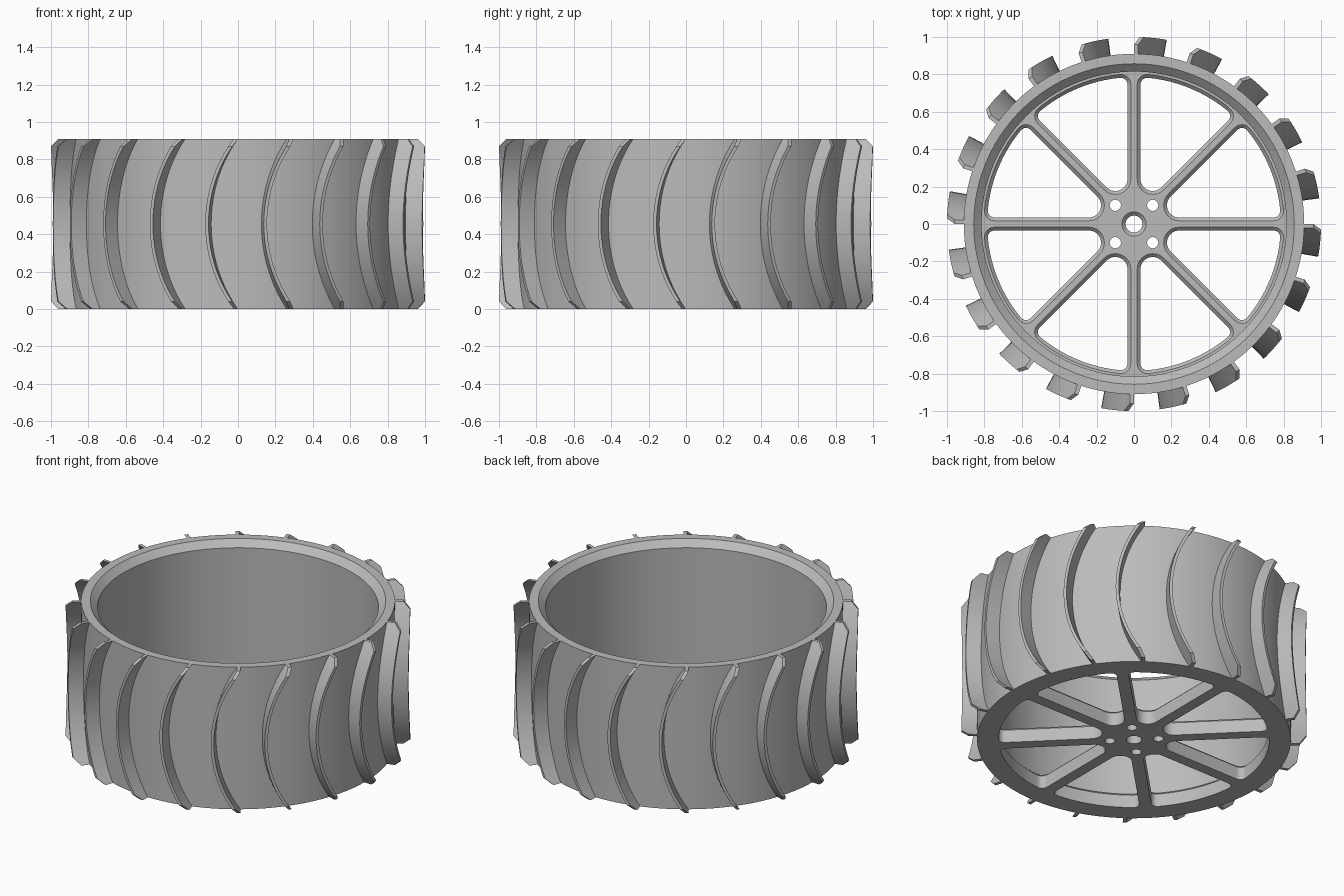
import bpy, bmesh
from math import sin, cos, asin, sqrt, pi, radians

cube = bpy.data.objects.get("Cube")
if cube:
    bpy.data.objects.remove(cube, do_unlink=True)

HEIGHT, RIM_R, WALL_R, FLOOR = 0.91, 0.91, 0.815, 0.1
LUGS, SPOKES = 20, 8

grey = bpy.data.materials.new("plain grey")
grey.use_nodes = True
grey.diffuse_color = (0.5, 0.5, 0.5, 1)
grey.node_tree.nodes["Principled BSDF"].inputs["Base Color"].default_value = grey.diffuse_color


def make_object(name, bm):
    bmesh.ops.recalc_face_normals(bm, faces=bm.faces)
    mesh = bpy.data.meshes.new(name)
    bm.to_mesh(mesh)
    bm.free()
    mesh.materials.append(grey)
    obj = bpy.data.objects.new(name, mesh)
    bpy.context.collection.objects.link(obj)
    return obj


def activate(obj):
    bpy.ops.object.select_all(action='DESELECT')
    obj.select_set(True)
    bpy.context.view_layer.objects.active = obj


def loft(bm, rings, closed=False):
    """Skin a list of equal-length point rings; cap the ends unless closed."""
    loops = [[bm.verts.new(p) for p in ring] for ring in rings]
    pairs = list(zip(loops, loops[1:]))
    if closed:
        pairs.append((loops[-1], loops[0]))
    else:
        bm.faces.new(loops[0])
        bm.faces.new(loops[-1])
    for a, b in pairs:
        for i in range(len(a)):
            j = (i + 1) % len(a)
            bm.faces.new((a[i], a[j], b[j], b[i]))


def circle(r, z, n, cx=0, cy=0):
    return [(cx + r * cos(2 * pi * i / n), cy + r * sin(2 * pi * i / n), z) for i in range(n)]


def arc(cx, cy, r, a0, a1, n):
    return [(cx + r * cos(a0 + (a1 - a0) * i / n), cy + r * sin(a0 + (a1 - a0) * i / n))
            for i in range(n + 1)]


def window(grow, z, turn):
    """Rounded wedge between two spokes, enlarged by grow."""
    h = pi / SPOKES
    gap, tip, outer, corner = 0.035 - grow, 0.065 + grow, 0.785 + grow, 0.035 + grow
    reach = outer - corner
    a = h - asin((gap + corner) / reach)
    x, y = reach * cos(a), reach * sin(a)
    pts = arc(0, 0, outer, -a, a, 16)[1:-1]
    pts += arc(x, y, corner, a, pi / 2 + h, 6)
    pts += arc((gap + tip) / sin(h), 0, tip, pi / 2 + h, 1.5 * pi - h, 12)
    pts += arc(x, -y, corner, -pi / 2 - h, -a, 6)
    return [(u * cos(turn) - v * sin(turn), u * sin(turn) + v * cos(turn), z) for u, v in pts]


def chamfered_levels(size):
    """Grow/height pairs for a hole with a chamfered upper edge."""
    return [(0, -0.05), (0, FLOOR - size), (size, FLOOR), (size, FLOOR + 0.05)]


# Drum: open-topped rim with a chamfered lip and a flat floor
bm = bmesh.new()
profile = [(RIM_R, 0), (RIM_R, HEIGHT), (0.857, HEIGHT), (WALL_R, 0.87), (WALL_R, FLOOR)]
loft(bm, [circle(r, z, 120) for r, z in profile])
wheel = make_object("rim_and_spokes", bm)

# Cutters: spoke windows, axle hole and four bolt holes
bm = bmesh.new()
for k in range(SPOKES):
    turn = (2 * k + 1) * pi / SPOKES
    loft(bm, [window(g, z, turn) for g, z in chamfered_levels(0.018)])
loft(bm, [circle(0.045 + g, z, 32) for g, z in chamfered_levels(0.02)])
for sx in (-1, 1):
    for sy in (-1, 1):
        loft(bm, [circle(0.03, z, 24, sx * 0.1, sy * 0.1) for z in (-0.05, FLOOR + 0.05)])
cutter = make_object("floor_cutter", bm)
cutter.hide_render = True

activate(wheel)
cut = wheel.modifiers.new("cut", 'BOOLEAN')
cut.operation, cut.solver, cut.object = 'DIFFERENCE', 'EXACT', cutter
bpy.ops.object.modifier_apply(modifier="cut")
bpy.data.objects.remove(cutter, do_unlink=True)

# Treads: thin curved blades standing out from the drum, chamfered at both ends
bm = bmesh.new()
half, bow, chamfer = HEIGHT / 2, 0.155, 0.04
bend = (half ** 2 + bow ** 2) / (2 * bow)
steps = 20
heights = [0] + [chamfer + (HEIGHT - 2 * chamfer) * i / steps for i in range(steps + 1)] + [HEIGHT]
for k in range(LUGS):
    rings = []
    for z in heights:
        along = sqrt(bend ** 2 - (z - half) ** 2)
        mid = 2 * pi * k / LUGS - radians(0.7) - (along - bend + bow)
        thick = 0.009 * bend / along
        top = 0.96 if z in (0, HEIGHT) else 1.0
        rings.append([(r * cos(mid + s * thick), r * sin(mid + s * thick), z)
                      for r, s in ((0.9, -1), (top, -1), (top, 1), (0.9, 1))])
    loft(bm, rings)
treads = make_object("treads", bm)

for obj in (wheel, treads):
    activate(obj)
    bpy.ops.object.shade_smooth_by_angle(angle=radians(25))
